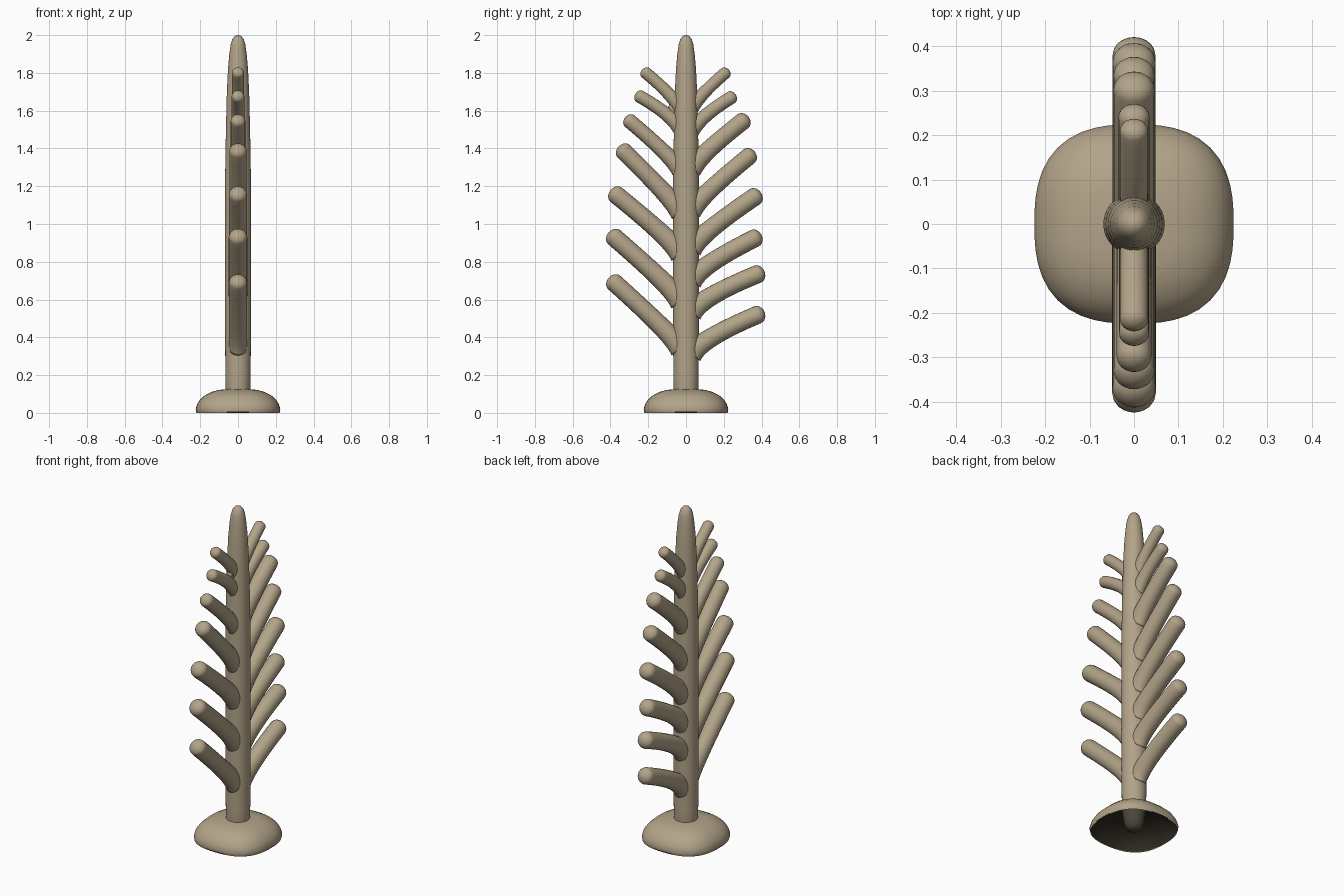
import bpy
import bmesh
import math
from mathutils import Vector

cube = bpy.data.objects.get("Cube")
if cube:
    bpy.data.objects.remove(cube, do_unlink=True)


def material(name, color):
    mat = bpy.data.materials.new(name)
    mat.use_nodes = True
    mat.diffuse_color = color
    bsdf = mat.node_tree.nodes["Principled BSDF"]
    bsdf.inputs["Base Color"].default_value = color
    bsdf.inputs["Roughness"].default_value = 0.8
    return mat


tan = material("warm_tan", (0.45, 0.37, 0.25, 1))
dark = material("dark_hollow", (0.025, 0.022, 0.014, 1))
shade = material("dark_stub", (0.07, 0.062, 0.042, 1))


def skin(name, rings, mats, cap_start=True, cap_end=True, inward=False):
    """Bridge equal-length rings of points into one smooth object."""
    bm = bmesh.new()
    loops = [[bm.verts.new(p) for p in ring] for ring in rings]
    n = len(loops[0])
    for a, b in zip(loops, loops[1:]):
        for i in range(n):
            j = (i + 1) % n
            bm.faces.new((a[i], a[j], b[j], b[i]))
    if cap_start:
        bm.faces.new(loops[0][::-1])
    if cap_end:
        bm.faces.new(loops[-1])
    if inward:
        bmesh.ops.reverse_faces(bm, faces=bm.faces)
    elif cap_start and cap_end:
        bmesh.ops.recalc_face_normals(bm, faces=bm.faces)
    mesh = bpy.data.meshes.new(name)
    bm.to_mesh(mesh)
    bm.free()
    for mat in mats:
        mesh.materials.append(mat)
    obj = bpy.data.objects.new(name, mesh)
    bpy.context.collection.objects.link(obj)
    mesh.shade_smooth()
    return obj


def lathe_ring(r, z, n, power=2.0):
    """Circle, or rounded square when power is above two."""
    ring = []
    for i in range(n):
        c, s = math.cos(math.tau * i / n), math.sin(math.tau * i / n)
        k = r / (abs(c) ** power + abs(s) ** power) ** (1 / power)
        ring.append((k * c, k * s, z))
    return ring


def branch(name, side, root_z, tip_y, tip_z, r):
    """Upswept round-ended twig, flared where it meets the trunk."""
    p0 = Vector((0, side * 0.025, root_z - 0.06))
    p1 = Vector((0, side * 0.085, root_z + 0.025))
    p2 = Vector((0, side * tip_y, tip_z))
    stations = []
    for i in range(15):
        t = i / 14
        p = p0 * (1 - t) ** 2 + p1 * 2 * t * (1 - t) + p2 * t * t
        d = ((p1 - p0) * (1 - t) + (p2 - p1) * t).normalized()
        stations.append((p, d, r * (1 + 0.3 * (1 - t) ** 3), r))
    # Rounded tip, slightly flatter than a hemisphere
    p, d = stations[-1][:2]
    for i in range(1, 7):
        a = math.radians(14.5 * i)
        rr = r * math.cos(a)
        stations.append((p + d * r * 0.8 * math.sin(a), d, rr, rr))
    rings = []
    for p, d, tall, wide in stations:
        up = Vector((0, -d.z, d.y))
        rings.append([p + Vector((wide * math.cos(math.tau * i / 20), 0, 0))
                      + up * tall * math.sin(math.tau * i / 20)
                      for i in range(20)])
    skin(name, rings, [tan])


# Rounded-square dome foot, with dark slots in the middle of each rim side
dome = [(0.22, 0), (0.222, 0.007), (0.224, 0.02), (0.217, 0.045),
        (0.201, 0.07), (0.176, 0.093), (0.14, 0.111), (0.1, 0.122),
        (0.05, 0.126)]
foot = skin("foot", [lathe_ring(r, z, 48, 2.6) for r, z in dome],
            [tan, dark], cap_start=False)
for face in foot.data.polygons:
    c = face.center
    if c.z < 0.006 and min(abs(c.x), abs(c.y)) < 0.05:
        face.material_index = 1

# Dark lining of the hollow foot
lining = [(r - 0.005, max(z - 0.005, 0)) for r, z in dome[1:]]
skin("foot_lining", [lathe_ring(r, z, 48, 2.6) for r, z in lining],
     [dark], cap_start=False, inward=True)

# Trunk, tapering to a rounded crown, with a shaded stub inside the foot
trunk = [(0.012, 0), (0.035, 0.008), (0.05, 0.03), (0.058, 0.07),
         (0.065, 0.12), (0.067, 0.2), (0.069, 0.6), (0.069, 1.2),
         (0.064, 1.5), (0.059, 1.7), (0.053, 1.82), (0.046, 1.9),
         (0.039, 1.95), (0.03, 1.98), (0.017, 1.995), (0.005, 2.0)]
stem = skin("trunk", [lathe_ring(r, z, 32) for r, z in trunk], [tan, shade])
for face in stem.data.polygons:
    face.material_index = int(face.center.z < 0.12)

# Twigs: root height, tip reach, tip height, radius
back = [(0.37, 0.38, 0.52, 0.048), (0.59, 0.38, 0.735, 0.048),
        (0.76, 0.365, 0.925, 0.048), (0.93, 0.365, 1.145, 0.048),
        (1.13, 0.335, 1.36, 0.046), (1.35, 0.302, 1.545, 0.046),
        (1.55, 0.24, 1.67, 0.035), (1.67, 0.208, 1.8, 0.032)]
front = [(0.40, 0.38, 0.69, 0.048), (0.65, 0.38, 0.93, 0.049),
         (0.90, 0.37, 1.155, 0.048), (1.12, 0.33, 1.385, 0.046),
         (1.34, 0.298, 1.545, 0.039), (1.56, 0.245, 1.675, 0.034),
         (1.67, 0.213, 1.8, 0.032)]
for label, side, rows in (("back", 1, back), ("front", -1, front)):
    for i, row in enumerate(rows, 1):
        branch(f"{label}_branch_{i}", side, *row)

# Tiny bump on the upper front side of the trunk
branch("front_bump", -1, 1.585, 0.075, 1.625, 0.016)
